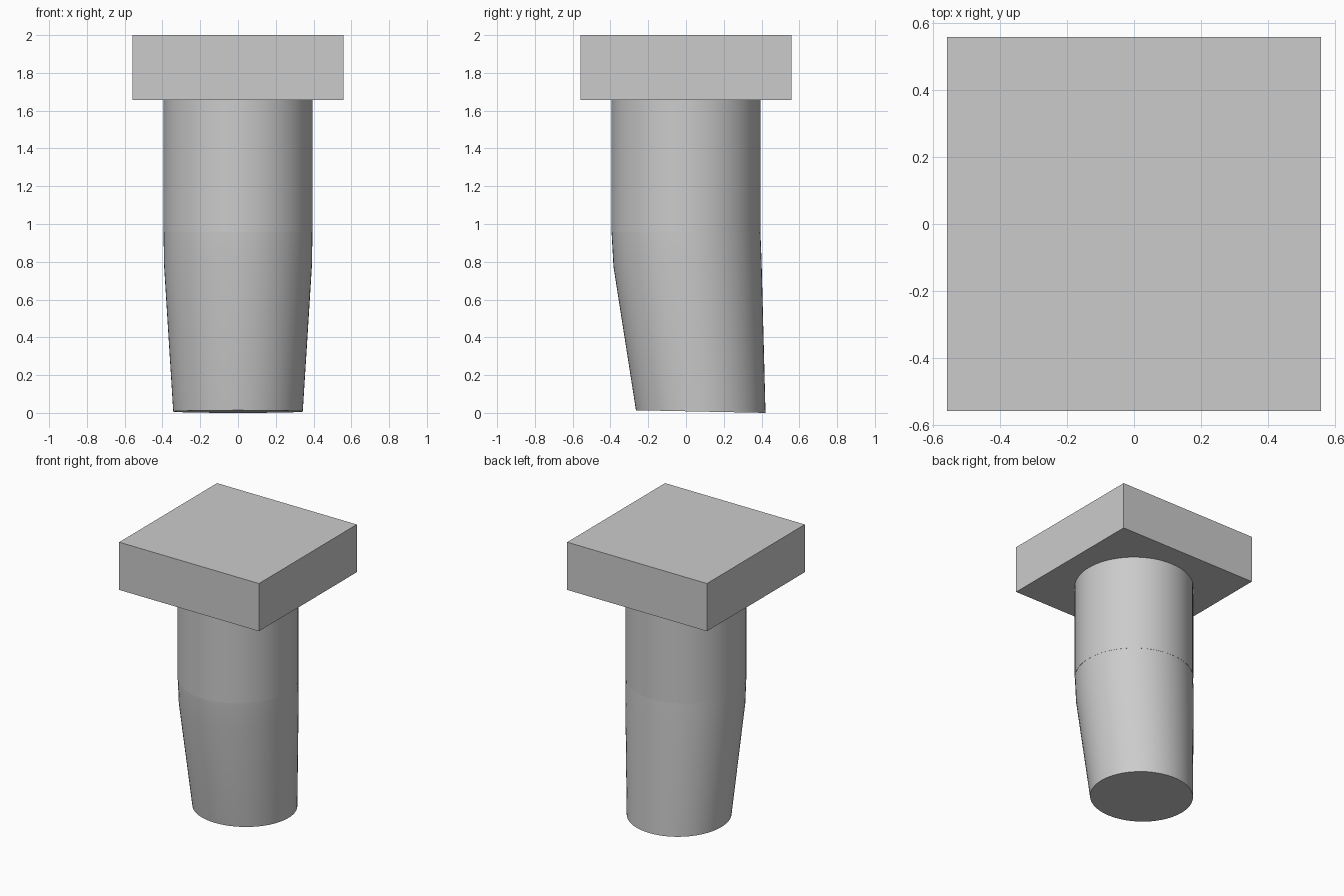
import bpy
import bmesh
from math import cos, sin, tau

cube = bpy.data.objects.get("Cube")
if cube:
    bpy.data.objects.remove(cube, do_unlink=True)

SIDES = 64

grey = bpy.data.materials.new("plain grey")
grey.use_nodes = True
colour = (0.6, 0.6, 0.6, 1)
grey.diffuse_color = colour
grey.node_tree.nodes["Principled BSDF"].inputs["Base Color"].default_value = colour


def finish(bm, name, smooth=False):
    bmesh.ops.recalc_face_normals(bm, faces=bm.faces)
    mesh = bpy.data.meshes.new(name)
    bm.to_mesh(mesh)
    bm.free()
    obj = bpy.data.objects.new(name, mesh)
    bpy.context.collection.objects.link(obj)
    mesh.materials.append(grey)
    if smooth:
        bpy.ops.object.select_all(action='DESELECT')
        obj.select_set(True)
        bpy.context.view_layer.objects.active = obj
        bpy.ops.object.shade_smooth_by_angle(angle=0.6)
    return obj


def loft(name, rings):
    """Capped round tube through rings of (centre y, z, radius, tilt)."""
    bm = bmesh.new()
    loops = []
    for y, z, r, tilt in rings:
        angles = [tau * i / SIDES for i in range(SIDES)]
        loops.append([bm.verts.new((r * cos(a), y + r * sin(a), z - tilt * sin(a)))
                      for a in angles])
    for low, high in zip(loops, loops[1:]):
        for i in range(SIDES):
            j = (i + 1) % SIDES
            bm.faces.new((low[i], low[j], high[j], high[i]))
    bm.faces.new(loops[0])
    bm.faces.new(loops[-1])
    return finish(bm, name, smooth=True)


# Square slab on top
bm = bmesh.new()
bmesh.ops.create_cube(bm, size=1)
for v in bm.verts:
    v.co.x *= 1.115
    v.co.y *= 1.115
    v.co.z = 1.828 + v.co.z * 0.344
finish(bm, "square_head")

# Straight upper shaft
loft("upper_shaft", [(0, 0.957, 0.395, 0), (0, 1.656, 0.395, 0)])

# Tapered lower shaft, leaning to the back with a slightly tilted end
loft("lower_shaft", [
    (0.078, 0.007, 0.343, 0.007),
    (0.008, 0.79, 0.392, -0.015),
    (0, 0.957, 0.394, 0),
])
